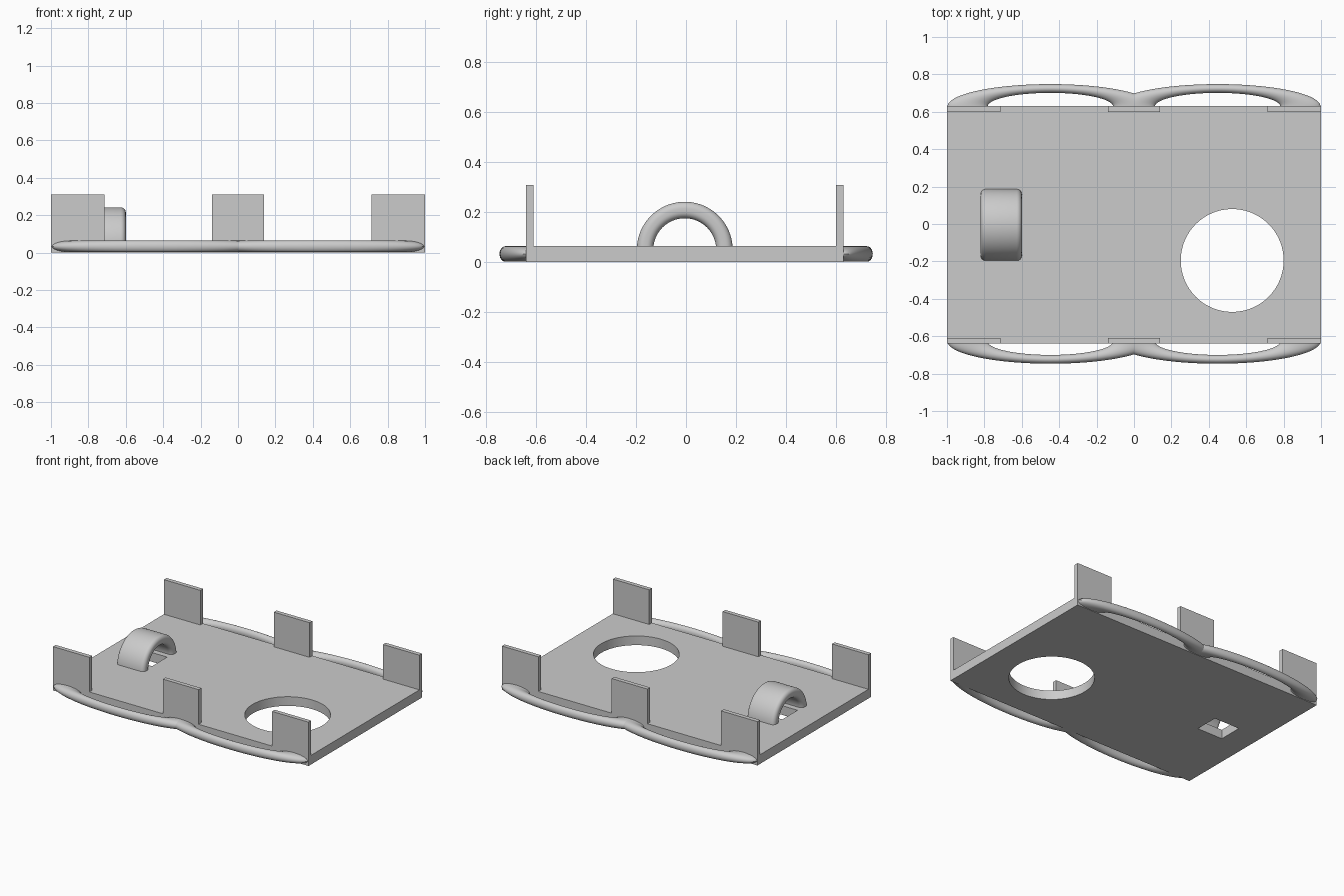
import bpy, bmesh
from math import pi, cos, sin, radians
from mathutils import Matrix

cube = bpy.data.objects.get("Cube")
if cube:
    bpy.data.objects.remove(cube, do_unlink=True)

grey = bpy.data.materials.new("plain_grey")
grey.use_nodes = True
grey.diffuse_color = (0.6, 0.6, 0.6, 1)
grey.node_tree.nodes["Principled BSDF"].inputs["Base Color"].default_value = (0.6, 0.6, 0.6, 1)


def finish(name, bm, smooth=False):
    bmesh.ops.recalc_face_normals(bm, faces=bm.faces[:])
    mesh = bpy.data.meshes.new(name)
    bm.to_mesh(mesh)
    bm.free()
    mesh.materials.append(grey)
    obj = bpy.data.objects.new(name, mesh)
    bpy.context.collection.objects.link(obj)
    bpy.ops.object.select_all(action='DESELECT')
    obj.select_set(True)
    bpy.context.view_layer.objects.active = obj
    if smooth:
        bpy.ops.object.shade_smooth_by_angle(angle=radians(35))
    return obj


def box(name, lo, hi):
    bm = bmesh.new()
    size = [b - a for a, b in zip(lo, hi)]
    mid = [(a + b) / 2 for a, b in zip(lo, hi)]
    bmesh.ops.create_cube(bm, size=1, matrix=Matrix.Translation(mid) @ Matrix.Diagonal((*size, 1)))
    return finish(name, bm)


def cut(target, cutter):
    cutter.hide_render = True
    mod = target.modifiers.new("hole", 'BOOLEAN')
    mod.operation, mod.solver, mod.object = 'DIFFERENCE', 'EXACT', cutter
    bpy.ops.object.select_all(action='DESELECT')
    target.select_set(True)
    bpy.context.view_layer.objects.active = target
    bpy.ops.object.modifier_apply(modifier=mod.name)
    bpy.data.objects.remove(cutter, do_unlink=True)


FRONT, BACK, TOP = -0.64, 0.63, 0.065
ARCH_X, ARCH_Y = -0.71, -0.005

# Base plate with a round opening and a small slot under the arch
plate = box("base_plate", (-1, FRONT, 0), (1, BACK, TOP))
bm = bmesh.new()
bmesh.ops.create_cone(bm, cap_ends=True, segments=96, radius1=0.275, radius2=0.275, depth=1,
                      matrix=Matrix.Translation((0.525, -0.195, 0)))
cut(plate, finish("round_cutter", bm))
cut(plate, box("slot_cutter", (ARCH_X - 0.1, ARCH_Y - 0.085, -0.5),
               (ARCH_X + 0.1, ARCH_Y + 0.085, 0.5)))
bpy.ops.object.shade_smooth_by_angle(angle=radians(35))

# Upright tabs, three along each long edge
for side, y in (("front", FRONT), ("back", BACK - 0.03)):
    for place, x0, x1 in (("right", -1, -0.715), ("middle", -0.14, 0.14), ("left", 0.715, 1)):
        box(f"{side}_{place}_tab", (x0, y, TOP - 0.01), (x1, y + 0.03, 0.31))

# Arched handle: rounded-rectangle section swept over half a turn
section = []
half_w, r_mid, half_t, rad = 0.11, 0.159, 0.033, 0.027
for k, (sx, sr) in enumerate(((1, 1), (-1, 1), (-1, -1), (1, -1))):
    for j in range(7):
        a = (k + j / 6) * pi / 2
        section.append((sx * (half_w - rad) + rad * cos(a),
                        r_mid + sr * (half_t - rad) + rad * sin(a)))
bm = bmesh.new()
loop = [bm.verts.new((ARCH_X + x, ARCH_Y + r, 0.05)) for x, r in section]
start = bm.faces.new(loop)
end = bmesh.ops.spin(bm, geom=[start], cent=(ARCH_X, ARCH_Y, 0.05), axis=(1, 0, 0),
                     angle=pi, steps=40)
finish("arched_handle", bm, True)

# Side loops: flattened rings, two per long edge, half sunk in the plate
U, V = 96, 24
for side, y in (("front", -0.627), ("back", 0.628)):
    for place, x in (("right", -0.447), ("left", 0.447)):
        bm = bmesh.new()
        rings = []
        for i in range(U):
            a = 2 * pi * i / U
            ring = []
            for j in range(V):
                b = 2 * pi * j / V
                r = 1 + 0.243 * cos(b)
                ring.append(bm.verts.new((x + 0.443 * r * cos(a), y + 0.0965 * r * sin(a),
                                          0.033 + 0.031 * sin(b))))
            rings.append(ring)
        for i in range(U):
            p, q = rings[i], rings[(i + 1) % U]
            for j in range(V):
                k = (j + 1) % V
                bm.faces.new((p[j], q[j], q[k], p[k]))
        finish(f"{side}_{place}_loop", bm, True)
